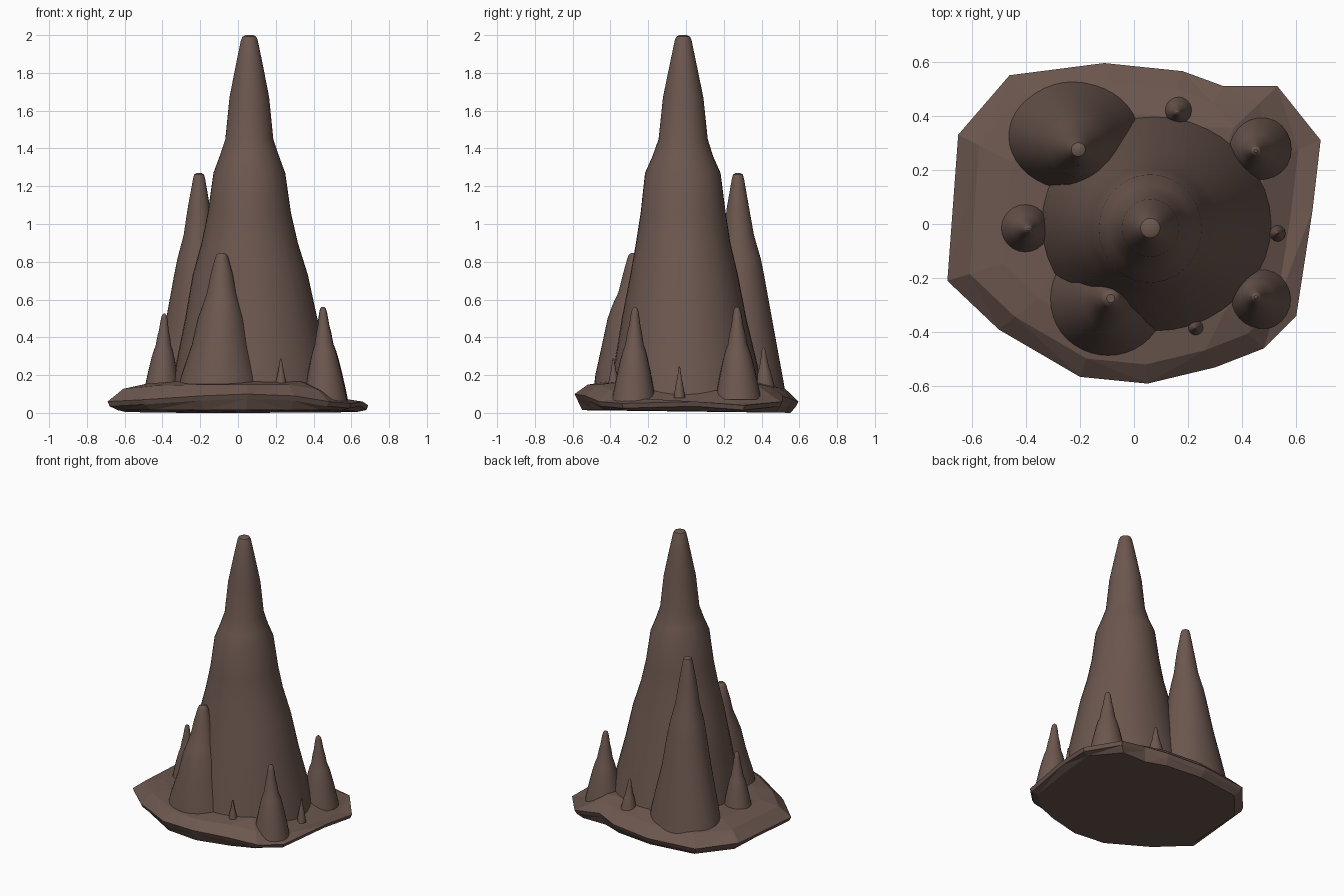
import bpy, bmesh, math

rock = bpy.data.materials.new("brown_rock")
rock.diffuse_color = (0.15, 0.095, 0.078, 1)


def finish(name, bm, smooth):
    bmesh.ops.recalc_face_normals(bm, faces=bm.faces)
    me = bpy.data.meshes.new(name)
    bm.to_mesh(me)
    bm.free()
    ob = bpy.data.objects.new(name, me)
    bpy.context.collection.objects.link(ob)
    me.materials.append(rock)
    if smooth:
        bpy.ops.object.select_all(action='DESELECT')
        ob.select_set(True)
        bpy.context.view_layer.objects.active = ob
        bpy.ops.object.shade_smooth_by_angle(angle=math.radians(30))
    return ob


def skin(bm, rings):
    """Join equal-length rings of points with quads and cap both ends."""
    vs = [[bm.verts.new(p) for p in ring] for ring in rings]
    n = len(vs[0])
    for a, b in zip(vs, vs[1:]):
        for i in range(n):
            j = (i + 1) % n
            bm.faces.new((a[i], a[j], b[j], b[i]))
    bm.faces.new(vs[0][::-1])
    bm.faces.new(vs[-1])


def spire(name, rings, n=40):
    """rings: (centre x, centre y, z, radius x, radius y)"""
    bm = bmesh.new()
    skin(bm, [[(x + rx * math.cos(2 * math.pi * i / n),
                y + ry * math.sin(2 * math.pi * i / n), z) for i in range(n)]
              for x, y, z, rx, ry in rings])
    finish(name, bm, True)


# Large spires, each ring read from the silhouettes
spire("main_spire", [
    (0.08, 0.0, 0.08, 0.43, 0.41), (0.075, 0.0, 0.25, 0.405, 0.38),
    (0.07, -0.01, 0.50, 0.35, 0.33), (0.065, -0.01, 0.73, 0.305, 0.285),
    (0.062, -0.015, 0.90, 0.255, 0.25), (0.06, -0.015, 1.06, 0.22, 0.225),
    (0.06, -0.017, 1.27, 0.19, 0.20), (0.06, -0.017, 1.36, 0.157, 0.16),
    (0.06, -0.015, 1.45, 0.127, 0.13), (0.06, -0.015, 1.67, 0.105, 0.107),
    (0.06, -0.015, 1.84, 0.072, 0.072), (0.06, -0.015, 1.975, 0.044, 0.044),
    (0.06, -0.015, 1.992, 0.036, 0.036), (0.06, -0.015, 2.0, 0.02, 0.02)])
spire("back_spire", [
    (-0.22, 0.325, 0.06, 0.255, 0.21), (-0.22, 0.32, 0.20, 0.235, 0.19),
    (-0.215, 0.30, 0.50, 0.165, 0.155), (-0.21, 0.29, 0.72, 0.13, 0.125),
    (-0.21, 0.285, 0.82, 0.11, 0.11), (-0.208, 0.28, 0.94, 0.08, 0.08),
    (-0.207, 0.275, 1.08, 0.06, 0.06), (-0.206, 0.275, 1.24, 0.032, 0.032),
    (-0.206, 0.275, 1.262, 0.026, 0.026), (-0.206, 0.275, 1.27, 0.012, 0.012)])
spire("front_spire", [
    (-0.095, -0.275, 0.08, 0.235, 0.22), (-0.095, -0.275, 0.20, 0.205, 0.205),
    (-0.09, -0.275, 0.36, 0.155, 0.17), (-0.088, -0.275, 0.50, 0.125, 0.14),
    (-0.087, -0.275, 0.57, 0.10, 0.115), (-0.086, -0.275, 0.64, 0.078, 0.082),
    (-0.086, -0.275, 0.73, 0.06, 0.06), (-0.086, -0.275, 0.82, 0.035, 0.035),
    (-0.086, -0.275, 0.838, 0.027, 0.027), (-0.086, -0.275, 0.847, 0.015, 0.015)])

# Small spires share one stepped profile: (height fraction, radius fraction)
PROFILE = [(0, 1), (0.12, 0.91), (0.3, 0.76), (0.44, 0.63), (0.53, 0.53), (0.6, 0.42),
           (0.72, 0.34), (0.8, 0.26), (0.93, 0.18), (0.98, 0.13), (1, 0.05)]
SMALL = [  # name, tip xy, base xy, base z, top z, radius
    ("right_back_spire", 0.45, 0.27, 0.46, 0.277, 0.07, 0.56, 0.122),
    ("right_front_spire", 0.45, -0.27, 0.463, -0.277, 0.06, 0.56, 0.117),
    ("left_spire", -0.39, -0.02, -0.403, -0.015, 0.10, 0.525, 0.098),
    ("back_small_spire", 0.16, 0.41, 0.165, 0.42, 0.09, 0.345, 0.06),
    ("right_tiny_spire", 0.53, -0.035, 0.53, -0.035, 0.08, 0.245, 0.03),
    ("front_tiny_spire", 0.227, -0.385, 0.228, -0.382, 0.12, 0.288, 0.034)]
for name, tx, ty, bx, by, z0, z1, r in SMALL:
    spire(name, [(bx + (tx - bx) * t, by + (ty - by) * t, z0 + (z1 - z0) * t,
                  r * f, r * f) for t, f in PROFILE], 24)

# Low faceted rock slab, lower toward the right side
OUT = [(-0.69, -0.21, 0.06), (-0.65, 0.33, 0.07), (-0.46, 0.55, 0.06), (-0.11, 0.595, 0.06),
       (0.18, 0.565, 0.07), (0.33, 0.51, 0.09), (0.53, 0.51, 0.06), (0.69, 0.31, 0.04),
       (0.66, 0.05, 0.06), (0.6, -0.34, 0.05), (0.48, -0.46, 0.06), (0.3, -0.53, 0.09),
       (0.05, -0.59, 0.10), (-0.2, -0.565, 0.09), (-0.5, -0.39, 0.07)]


def top_z(x, y):
    z = 0.165 - 0.42 * max(0, x - 0.36)
    z -= 0.10 * max(0, -x - 0.38)
    return z - 0.12 * max(0, y - 0.35)


bm = bmesh.new()
rings = [[(x * 0.92, y * 0.93, 0.012 - 0.012 * y / 0.6 if y > 0 else 0.014) for x, y, z in OUT],
         [(x * 0.985, y * 0.98, z - 0.025) for x, y, z in OUT],
         OUT]
for s in (0.88, 0.7, 0.4):
    rings.append([(x * s, y * s, top_z(x * s, y * s) - (0.015 if s > 0.8 else 0))
                  for x, y, z in OUT])
skin(bm, rings)
bmesh.ops.triangulate(bm, faces=[f for f in bm.faces if len(f.verts) == 4])
finish("rock_base", bm, False)
